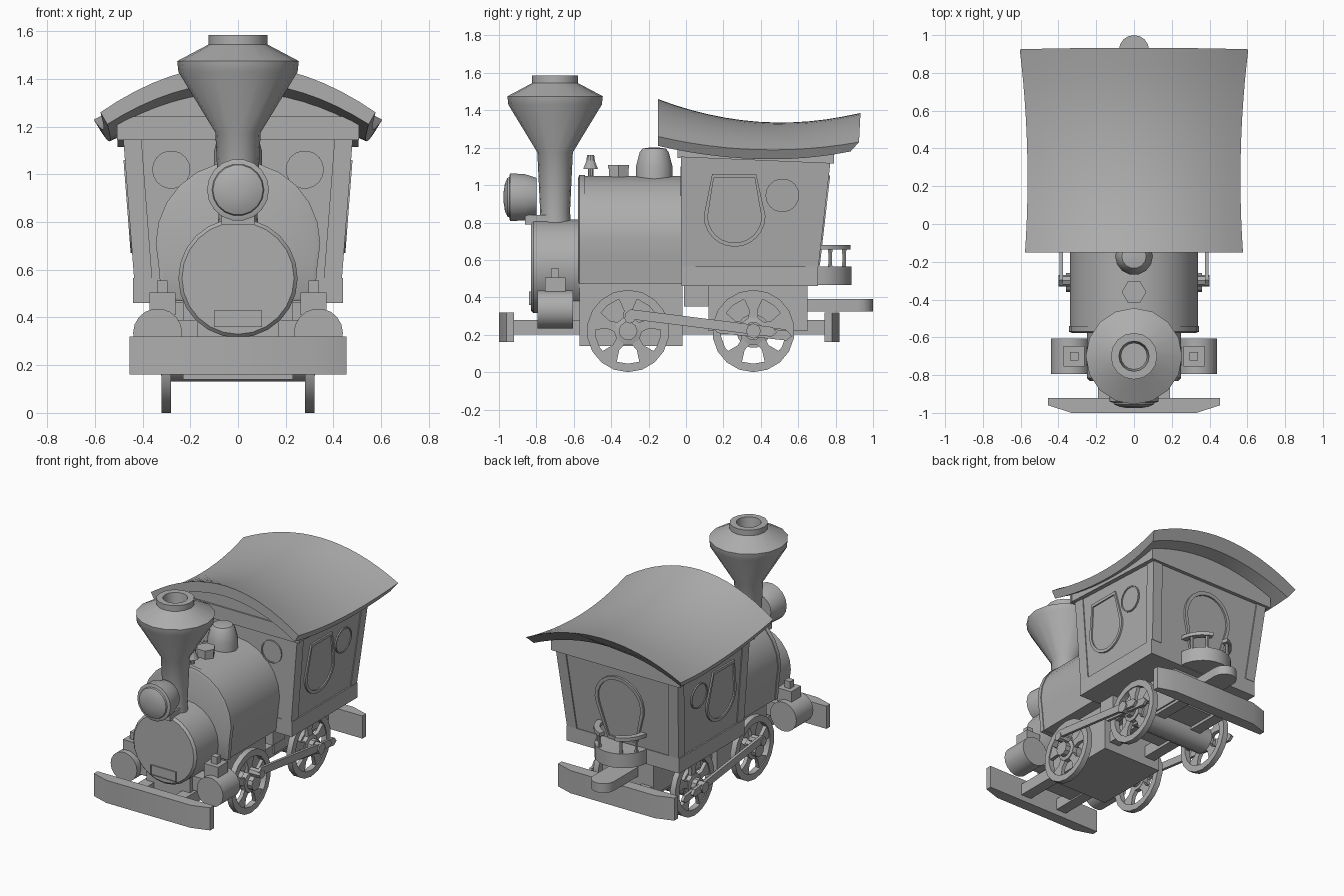
import bpy, bmesh
from math import sin, cos, pi, radians, hypot
from mathutils import Vector

if "Cube" in bpy.data.objects:
    bpy.data.objects.remove(bpy.data.objects["Cube"], do_unlink=True)

grey = bpy.data.materials.new("plain grey")
grey.use_nodes = True
grey.diffuse_color = (0.42, 0.42, 0.42, 1)
grey.node_tree.nodes["Principled BSDF"].inputs["Base Color"].default_value = (0.42, 0.42, 0.42, 1)
parts = []


def loft(name, sections, ring=False):
    """Skin a row of closed cross-sections; ring joins the last to the first."""
    bm = bmesh.new()
    rows = [[bm.verts.new(p) for p in s] for s in sections]
    n = len(rows[0])
    pairs = list(zip(rows, rows[1:])) + ([(rows[-1], rows[0])] if ring else [])
    for a, b in pairs:
        for i in range(n):
            j = (i + 1) % n
            bm.faces.new((a[i], a[j], b[j], b[i]))
    if not ring:
        bm.faces.new(rows[0][::-1])
        bm.faces.new(rows[-1])
    bmesh.ops.recalc_face_normals(bm, faces=bm.faces)
    mesh = bpy.data.meshes.new(name)
    bm.to_mesh(mesh)
    bm.free()
    mesh.materials.append(grey)
    ob = bpy.data.objects.new(name, mesh)
    bpy.context.collection.objects.link(ob)
    parts.append(ob)
    return ob


def rect(x0, x1, y0, y1, z):
    return [(x0, y0, z), (x1, y0, z), (x1, y1, z), (x0, y1, z)]


def box(name, x0, x1, y0, y1, z0, z1):
    return loft(name, [rect(x0, x1, y0, y1, z) for z in (z0, z1)])


def circle(r, n, u=0, v=0, start=0.0):
    return [(u + r * cos(start + 2 * pi * i / n), v + r * sin(start + 2 * pi * i / n)) for i in range(n)]


AXES = {"x": lambda u, v, h: (h, u, v), "y": lambda u, v, h: (u, h, v), "z": lambda u, v, h: (u, v, h)}


def lathe(name, profile, n, axis, u=0, v=0, ring=False, start=0.0):
    """Turn (radius, height) pairs about an axis passing through u, v."""
    return loft(name, [[AXES[axis](a, b, h) for a, b in circle(r, n, u, v, start)] for r, h in profile], ring)


def frame(name, outline, width, depth, place):
    """Window: a raised rim around a slightly raised pane."""
    cu = sum(p[0] for p in outline) / len(outline)
    cv = sum(p[1] for p in outline) / len(outline)

    def inset(p):
        d = Vector((p[0] - cu, p[1] - cv))
        return tuple(Vector(p) - d.normalized() * width)
    inner = [inset(p) for p in outline]
    loft(name + "_frame", [[place(u, v, d) for u, v in pts] for pts, d in
                           ((outline, -0.005), (outline, depth), (inner, depth), (inner, -0.005))], ring=True)
    loft(name + "_pane", [[place(u, v, d) for u, v in inner] for d in (-0.005, 0.003)])


def bar(name, a, b, half, x0, x1):
    """Flat rod between two (y, z) points with pointed ends."""
    a, b = Vector(a), Vector(b)
    t = (b - a).normalized() * half
    n = Vector((-t.y, t.x))
    pts = [a - t, a - n, b - n, b + t, b + n, a + n]
    loft(name, [[(x, p.x, p.y) for p in pts] for x in (x0, x1)])


# Underframe
for name, s, y in (("front_bumper", 1, -1.0), ("rear_bumper", -1, 0.82)):
    plan = [(-0.33, y), (0.33, y), (0.455, y + 0.04 * s), (0.455, y + 0.08 * s),
            (-0.455, y + 0.08 * s), (-0.455, y + 0.04 * s)]
    loft(name, [[(a, b, z) for a, b in plan] for z in (0.16, 0.32)])
box("lower_box", -0.23, 0.23, -0.57, -0.02, 0.14, 0.5)
box("cab_under_box", -0.2, 0.2, 0.12, 0.65, 0.22, 0.48)
box("step_block", -0.28, 0.28, -0.01, 0.12, 0.35, 0.47)
box("smokebox_saddle", -0.17, 0.17, -0.78, -0.57, 0.21, 0.38)
box("cylinder_beam", -0.3, 0.3, -0.75, -0.65, 0.29, 0.39)
lathe("rear_axle", [(0.09, -0.29), (0.09, 0.29)], 14, "x", 0.36, 0.22)
lathe("front_axle", [(0.05, -0.29), (0.05, 0.29)], 12, "x", -0.31, 0.22)
tongue = [(-0.08, 0.62)] + [(-0.08 * cos(pi * i / 8), 0.92 + 0.08 * sin(pi * i / 8)) for i in range(9)] + [(0.08, 0.62)]
loft("rear_coupler", [[(a, b, z) for a, b in tongue] for z in (0.325, 0.39)])

# Boiler and smokebox
lathe("smokebox", [(0.235, -0.83), (0.25, -0.815), (0.25, -0.56)], 24, "y", 0, 0.565)
arc = [(0.345 * cos(radians(a)), 0.345 * sin(radians(a))) for a in range(-15, 196, 15)]
arc += [(-0.32, -0.24), (0.32, -0.24)]
loft("boiler", [[(u * k, y, 0.71 + v * k) for u, v in arc] for y, k in
                ((-0.577, 0.95), (-0.57, 1), (-0.54, 1), (-0.54, 0.985), (0.0, 0.985))])
plate = [(-0.1, 0.36), (0.1, 0.36), (0.1, 0.43), (-0.1, 0.43)]
frame("number_plate", plate, 0.008, 0.009, lambda u, v, d: (u, -0.83 - d, v))

# Chimney, lamp and boiler fittings
lathe("chimney", [(0.085, 0.78), (0.08, 0.86), (0.095, 1.175), (0.25, 1.43), (0.255, 1.475), (0.123, 1.545),
                  (0.123, 1.585), (0.08, 1.585), (0.07, 1.5)], 16, "z", 0, -0.7)
lathe("headlamp", [(0.105, -0.8), (0.125, -0.86), (0.13, -0.94), (0.115, -0.945)], 18, "y", 0, 0.935)
lathe("lamp_lens", [(0.113, -0.935), (0.105, -0.955), (0.075, -0.968), (0.03, -0.975)], 18, "y", 0, 0.935)
box("lamp_bracket", -0.07, 0.07, -0.86, -0.72, 0.79, 0.84)
lathe("bell", [(0.015, 1.02), (0.015, 1.085), (0.042, 1.085), (0.025, 1.125), (0.02, 1.16)], 10, "z", 0, -0.51)
lathe("sand_hatch", [(0.06, 1.02), (0.06, 1.09), (0.065, 1.09), (0.065, 1.107)], 6, "z", 0, -0.36)
lathe("steam_dome", [(0.1, 1.0), (0.1, 1.1), (0.08, 1.175), (0.065, 1.195), (0.03, 1.2)], 14, "z", 0, -0.17)


# Wheels, pistons and rods on both sides
for side, s in (("left", 1), ("right", -1)):
    for end, wy in (("front", -0.31), ("rear", 0.36)):
        tag = f"{side}_{end}_wheel"
        lathe(tag + "_rim", [(0.22, s * 0.28), (0.22, s * 0.32), (0.175, s * 0.32), (0.175, s * 0.28)],
              18, "x", wy, 0.22, ring=True, start=pi / 2)
        lathe(tag + "_hub", [(0.075, s * 0.285), (0.075, s * 0.32), (0.05, s * 0.325), (0.05, s * 0.36)],
              10, "x", wy, 0.22)
        for i in range(5):
            a = pi / 2 + 2 * pi * i / 5
            d, n = Vector((cos(a), sin(a))), Vector((-sin(a), cos(a)))
            c = Vector((wy, 0.22))
            pts = [c + d * r + n * w for r, w in
                   ((0.04, 0.03), (0.11, 0.022), (0.185, 0.055), (0.185, -0.055), (0.11, -0.022), (0.04, -0.03))]
            loft(f"{tag}_spoke", [[(s * x, p.x, p.y) for p in pts] for x in (0.287, 0.313)])
    bar(side + "_main_rod", (-0.3, 0.31), (0.46, 0.215), 0.026, s * 0.375, s * 0.395)
    bar(side + "_crank_rod", (0.17, 0.235), (0.54, 0.195), 0.026, s * 0.355, s * 0.375)
    lathe(side + "_front_crank_pin", [(0.03, s * 0.3), (0.03, s * 0.4)], 8, "x", -0.3, 0.29)
    lathe(side + "_rear_crank_pin", [(0.04, s * 0.3), (0.04, s * 0.405)], 8, "x", 0.36, 0.22)
    lathe(side + "_piston", [(0.103, -0.795), (0.103, -0.605)], 18, "y", s * 0.337, 0.335)
    box(side + "_valve_chest", s * 0.262, s * 0.372, -0.755, -0.645, 0.41, 0.505)
    box(side + "_valve_cap", s * 0.295, s * 0.34, -0.722, -0.678, 0.5, 0.555)
    box(side + "_frame_rail", s * 0.11, s * 0.19, -0.93, 0.76, 0.2, 0.28)


# Cab body
def wall_x(z):
    return 0.43 + (z - 0.565) * 0.077


def back_y(z):
    return 0.70 + (z - 0.565) * 0.115


box("cab_base", -0.44, 0.44, -0.025, 0.705, 0.46, 0.565)
loft("cab_walls", [rect(-wall_x(z), wall_x(z), -0.02, back_y(z), z) for z in (0.565, 1.16)])
for s in (1, -1):
    for front in (True, False):
        secs = []
        for z in (0.565, 1.15):
            y0, y1 = (-0.027, 0.05) if front else (back_y(z) - 0.06, back_y(z) + 0.008)
            secs.append(rect(s * (wall_x(z) - 0.07), s * (wall_x(z) + 0.006), y0, y1, z))
        loft("cab_corner_post", secs)

# Windows
shield = [(0.375, 1.06), (0.14, 1.06)]
shield += [(0.26 + 0.165 * cos(a), 0.835 + 0.165 * sin(a)) for a in [pi + pi * i / 12 for i in range(13)]]
door = [(0.11, 0.57)] + [(0.19 * cos(radians(a)), 0.86 + 0.19 * sin(radians(a))) for a in range(-15, 196, 15)]
door += [(-0.11, 0.57)]
for s in (1, -1):
    def on_side(u, v, d, s=s):
        return (s * (wall_x(v) + d), u, v)
    frame("side_window", shield, 0.022, 0.012, on_side)
    frame("side_porthole", circle(0.09, 18, 0.515, 0.945), 0.008, 0.009, on_side)
    frame("front_porthole", circle(0.08, 18, s * 0.28, 1.02), 0.008, 0.009, lambda u, v, d: (u, -0.02 - d, v))
frame("rear_door", door, 0.025, 0.015, lambda u, v, d: (u, back_y(v) + d, v))


# Roof: an arch across and a saddle along
def blend(y, a, b, c):
    """Parabola through a at the front, b at the low point and c at the back."""
    y0, y1, y2 = -0.15, 0.55, 0.925
    return (a * (y - y1) * (y - y2) / ((y0 - y1) * (y0 - y2)) + b * (y - y0) * (y - y2) / ((y1 - y0) * (y1 - y2))
            + c * (y - y0) * (y - y1) / ((y2 - y0) * (y2 - y1)))


def roof_z(t, y):
    return blend(y, 1.46, 1.335, 1.385) - blend(y, 0.2, 0.145, 0.155) * t * t


steps = [i / 8 for i in range(-8, 9)]
roof = []
for k in range(13):
    y = -0.15 + 1.075 * k / 12
    half = blend(y, 0.577, 0.572, 0.605)
    low = y - 0.045 * max(0, (y - 0.5) / 0.425)
    roof.append([(half * t, y + 0.008 * (1 - t * t) * (k == 12), roof_z(t, y)) for t in steps]
                + [(half * 0.95 * t, low, roof_z(t, y) - 0.075 + 0.025 * t * t) for t in steps[::-1]])
loft("roof", roof)

# Eave band and gables filling the space under the roof
band = []
for k in range(9):
    y = -0.035 + 0.825 * k / 8
    base = 1.15 - 0.035 * k / 8
    band.append([(0.505 * t, y, roof_z(t * 0.88, y) - 0.045) for t in steps]
                + [(0.505 * t, y, base) for t in steps[::-1]])
loft("eave_band", band)
box("front_lintel", -0.508, 0.508, -0.045, -0.03, 1.145, 1.243)

# Rear balcony and its two curved rails
deck = [(0.185 * cos(pi * i / 14), 0.70 + 0.185 * sin(pi * i / 14)) for i in range(15)]
loft("balcony", [[(a, b, z) for a, b in deck] for z in (0.465, 0.565)])
for s in (1, -1):
    angles = [radians(a) for a in range(0, 73, 12)]
    loft("balcony_rail", [[(s * r * cos(a), 0.70 + r * sin(a), z) for r, z in
                           ((0.15, 0.655), (0.19, 0.655), (0.19, 0.68), (0.15, 0.68))] for a in angles])
    for a in (radians(25), radians(60)):
        lathe("rail_post", [(0.014, 0.55), (0.01, 0.61), (0.014, 0.66)], 6, "z", s * 0.168 * cos(a), 0.70 + 0.168 * sin(a))

# Smooth rounded parts and keep hard edges
bpy.ops.object.select_all(action="DESELECT")
for ob in parts:
    ob.select_set(True)
bpy.context.view_layer.objects.active = parts[0]
bpy.ops.object.shade_smooth_by_angle(angle=radians(32))
